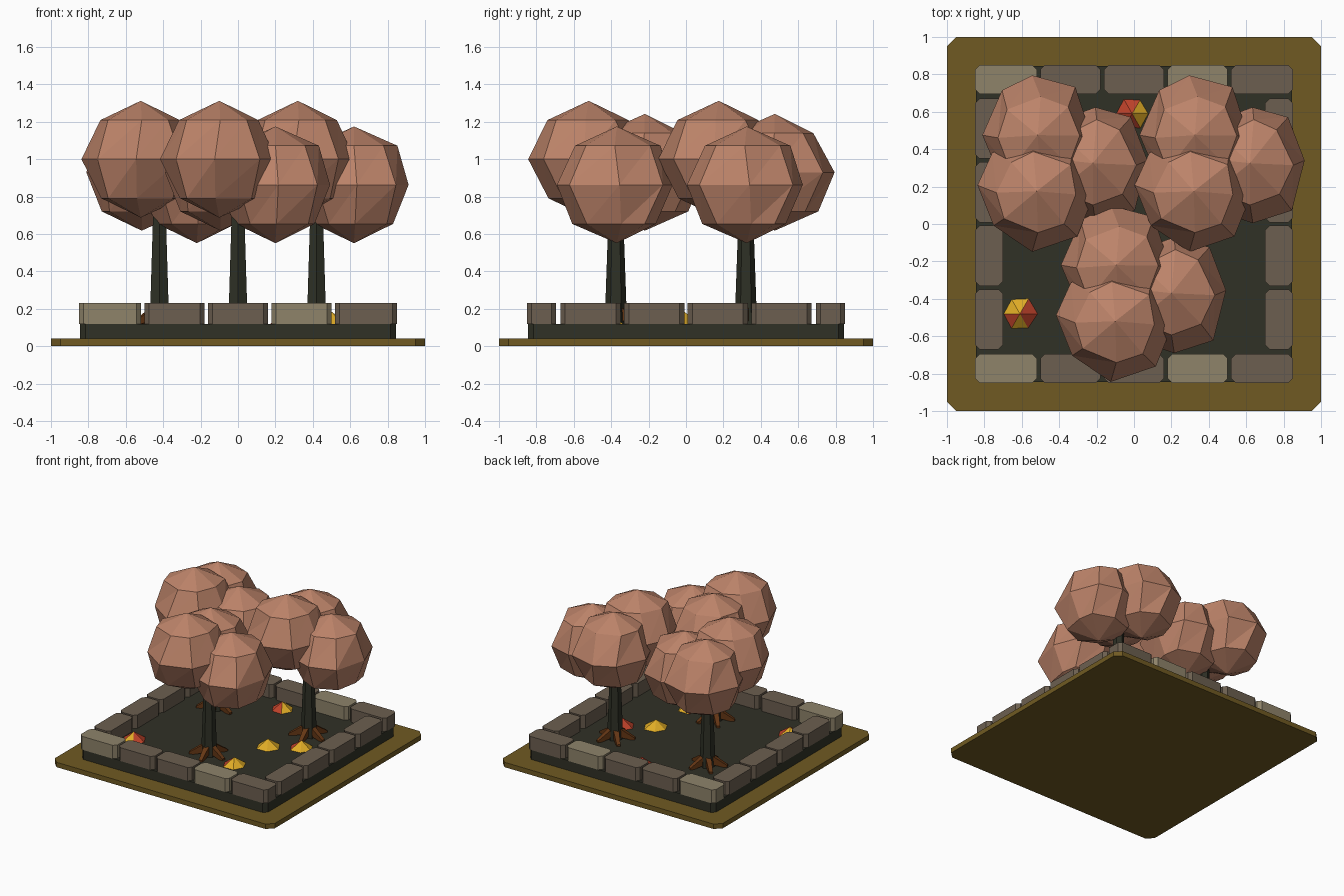
import bpy, bmesh, math, random
from mathutils import Vector

if "Cube" in bpy.data.objects:
    bpy.data.objects.remove(bpy.data.objects["Cube"])


def material(name, r, g, b):
    lin = [(c / 255 / 12.92 if c < 11 else ((c / 255 + 0.055) / 1.055) ** 2.4) for c in (r, g, b)]
    m = bpy.data.materials.new(name)
    m.diffuse_color = (*lin, 1)
    m.use_nodes = True
    m.node_tree.nodes["Principled BSDF"].inputs["Base Color"].default_value = m.diffuse_color
    return m


OLIVE = material("olive ground", 112, 90, 34)
SOIL = material("dark soil", 48, 49, 38)
BARK = material("dark bark", 46, 48, 37)
STONE_DARK = material("dark stone", 108, 95, 80)
STONE_LIGHT = material("light stone", 142, 131, 106)
LEAF = material("dusty pink foliage", 188, 131, 105)
ROOT = material("brown root", 100, 54, 20)
YELLOW = material("yellow leaves", 224, 172, 38)
RED = material("red leaves", 190, 66, 42)


def finish(name, bm, *mats):
    bmesh.ops.recalc_face_normals(bm, faces=bm.faces)
    me = bpy.data.meshes.new(name)
    bm.to_mesh(me)
    bm.free()
    for m in mats:
        me.materials.append(m)
    ob = bpy.data.objects.new(name, me)
    bpy.context.collection.objects.link(ob)
    return ob


def loft(bm, rings):
    """Skin a list of equal-length closed rings and cap both ends."""
    vs = [[bm.verts.new(p) for p in ring] for ring in rings]
    for a, b in zip(vs, vs[1:]):
        n = len(a)
        for i in range(n):
            bm.faces.new((a[i], a[(i + 1) % n], b[(i + 1) % n], b[i]))
    bm.faces.new(vs[0][::-1])
    bm.faces.new(vs[-1])


def slab(name, x0, x1, y0, y1, z0, z1, c, mat):
    """Box with chamfered upright edges."""
    pts = [(x0 + c, y0), (x1 - c, y0), (x1, y0 + c), (x1, y1 - c),
           (x1 - c, y1), (x0 + c, y1), (x0, y1 - c), (x0, y0 + c)]
    bm = bmesh.new()
    loft(bm, [[(x, y, z) for x, y in pts] for z in (z0, z1)])
    finish(name, bm, mat)


# ground plate and soil bed
slab("ground_plate", -1, 1, -1, 1, 0, 0.04, 0.05, OLIVE)
slab("soil_bed", -0.845, 0.845, -0.845, 0.845, 0.04, 0.12, 0.03, SOIL)

# stone border: rows of five at front and back, columns of four at the sides
Z0, Z1, G, C = 0.12, 0.23, 0.009, 0.025
for side, ya, yb in (("front", -0.85, -0.695), ("back", 0.695, 0.85)):
    for i in range(5):
        x = -0.85 + 0.34 * i
        slab(f"{side}_stone_{i}", x + (G if i else 0), x + 0.34 - (G if i < 4 else 0), ya, yb,
             Z0, Z1, C, STONE_LIGHT if i in (0, 3) else STONE_DARK)
for side, xa, xb in (("left", -0.85, -0.70), ("right", 0.70, 0.85)):
    for i in range(4):
        y = -0.68 + 0.34 * i
        slab(f"{side}_stone_{i}", xa, xb, y + G, y + 0.34 - G, Z0, Z1, C, STONE_DARK)


def blob(name, centre, r, seed):
    """Low-poly crown: eight sides, three level rings with uneven radii."""
    rng = random.Random(seed)
    bm = bmesh.new()
    c = Vector(centre)
    rings = []
    for lat in (-45, 0, 45):
        ring = []
        for k in range(8):
            a = math.radians(45 * k + rng.uniform(-7, 7))
            rr = r * math.cos(math.radians(lat)) * rng.uniform(0.93, 1.09)
            z = 0.67 * r * (lat / 45)
            ring.append(bm.verts.new(c + Vector((rr * math.cos(a), rr * math.sin(a), z))))
        rings.append(ring)
    bottom = bm.verts.new(c - Vector((0, 0, r)))
    top = bm.verts.new(c + Vector((0, 0, r)))
    for k in range(8):
        j = (k + 1) % 8
        bm.faces.new((bottom, rings[0][j], rings[0][k]))
        bm.faces.new((top, rings[2][k], rings[2][j]))
        for a, b in zip(rings, rings[1:]):
            bm.faces.new((a[k], a[j], b[j]))
            bm.faces.new((a[k], b[j], b[k]))
    finish(name, bm, LEAF)


# trees: tapered trunk, five roots, three crown blobs
for t, (tx, ty) in {"front": (0, -0.375), "left": (-0.42, 0.32), "right": (0.42, 0.32)}.items():
    bm = bmesh.new()
    loft(bm, [[(tx + r * math.cos(k * math.pi / 3 + math.pi / 6 * 3), ty + r * math.sin(k * math.pi / 3 + math.pi / 2), z)
               for k in range(6)] for r, z in ((0.06, 0.115), (0.036, 0.80))])
    finish(f"{t}_tree_trunk", bm, BARK)

    bm = bmesh.new()
    for k in range(5):
        a = math.radians(63 + 72 * k)
        d, s = Vector((math.cos(a), math.sin(a), 0)), Vector((-math.sin(a), math.cos(a), 0))
        o = Vector((tx, ty, 0))
        rings = []
        for dist, w, zl, zh in ((0.03, 0.022, 0.14, 0.215), (0.15, 0.014, 0.112, 0.135)):
            rings.append([o + d * dist + s * u + Vector((0, 0, z))
                          for u, z in ((-w, zl), (w, zl), (w, zh), (-w, zh))])
        loft(bm, rings)
    finish(f"{t}_tree_roots", bm, ROOT)

    for i, (dx, dy, z) in enumerate(((-0.10, -0.145, 1.0), (-0.095, 0.155, 0.93), (0.2, 0.005, 0.863))):
        blob(f"{t}_tree_crown_{i}", (tx + dx, ty + dy, z), 0.312, 20 + i)

# fallen leaf piles: six-sided cones with yellow (Y) and red (R) faces
PILES = [(-0.61, -0.48, "RYYRYR"), (0.26, -0.42, "YYRRYY"), (0.28, -0.01, "YYYYYY"),
         (0.50, 0.11, "YRRRYY"), (-0.01, 0.59, "YRRRRY")]
for i, (x, y, cols) in enumerate(PILES):
    rng = random.Random(i)
    bm = bmesh.new()
    rim = []
    for k in range(6):
        a, r = math.radians(60 * k), rng.uniform(0.085, 0.1)
        rim.append(bm.verts.new((x + r * math.cos(a), y + r * math.sin(a), 0.118)))
    tip = bm.verts.new((x, y, 0.185))
    for k in range(6):
        f = bm.faces.new((rim[k], rim[(k + 1) % 6], tip))
        f.material_index = "YR".index(cols[k])
    bm.faces.new(rim[::-1])
    finish(f"leaf_pile_{i}", bm, YELLOW, RED)
